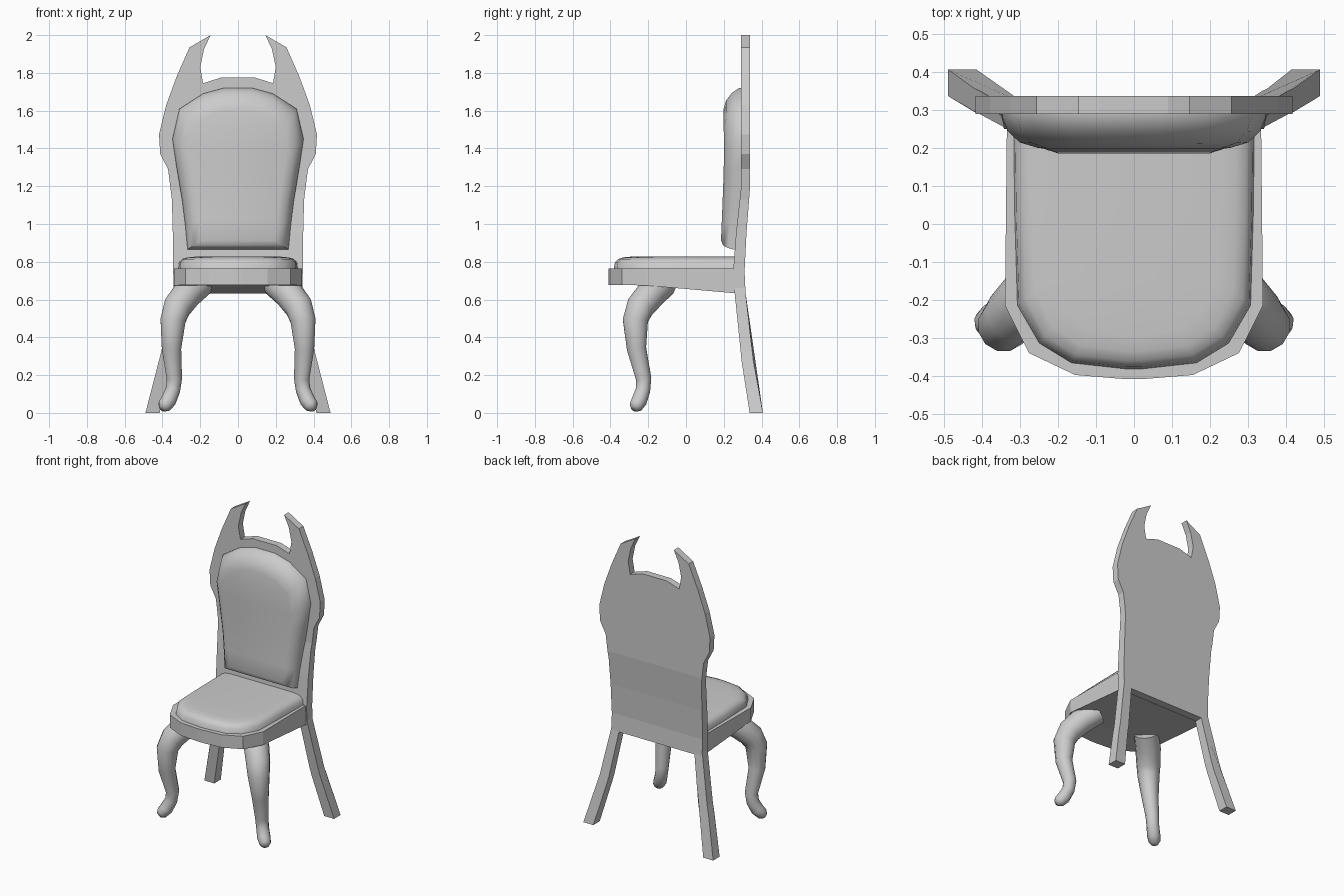
import bpy, bmesh, math
from mathutils import Vector

if "Cube" in bpy.data.objects:
    bpy.data.objects.remove(bpy.data.objects["Cube"])


def lerp_table(table, t):
    """Piecewise linear lookup in [(t, value), ...] sorted by t."""
    if t <= table[0][0]:
        return table[0][1]
    for (t0, a), (t1, b) in zip(table, table[1:]):
        if t <= t1:
            return a + (b - a) * (t - t0) / (t1 - t0)
    return table[-1][1]


def finish(bm, name, smooth=None):
    bmesh.ops.recalc_face_normals(bm, faces=bm.faces[:])
    me = bpy.data.meshes.new(name)
    bm.to_mesh(me)
    bm.free()
    ob = bpy.data.objects.new(name, me)
    bpy.context.collection.objects.link(ob)
    if smooth:
        bpy.ops.object.select_all(action='DESELECT')
        ob.select_set(True)
        bpy.context.view_layer.objects.active = ob
        bpy.ops.object.shade_smooth_by_angle(angle=math.radians(smooth))
    return ob


def mirrored(half):
    return half + [(-x, y) for x, y in reversed(half)]


def loft(name, rings, ladder, smooth=None):
    """Skin closed rings; caps are left-right strips (ladder) or n-gons."""
    bm = bmesh.new()
    vs = [[bm.verts.new(p) for p in r] for r in rings]
    n = len(rings[0])
    for a, b in zip(vs, vs[1:]):
        for i in range(n):
            j = (i + 1) % n
            bm.faces.new((a[i], a[j], b[j], b[i]))
    for r in (vs[0], vs[-1]):
        if ladder:
            for i in range(n // 2 - 1):
                bm.faces.new((r[i], r[i + 1], r[n - 2 - i], r[n - 1 - i]))
        else:
            bm.faces.new(r)
    return finish(bm, name, smooth)


# Back frame with horns and rear legs: flat outline, bent along its height
front_y = [(0, .337), (.27, .295), (.64, .257), (.75, .25), (.95, .265), (1.18, .29), (2, .29)]
back_y = [(0, .407), (.27, .357), (.64, .315), (.75, .31), (.95, .32), (1.18, .338), (2, .338)]
frame_half = [(.09, 1.775), (.185, 1.745), (.2, 1.83), (.18, 1.925), (.145, 2.0),
              (.257, 1.935), (.325, 1.78), (.38, 1.63), (.418, 1.475), (.412, 1.37),
              (.37, 1.29), (.35, 1.13), (.345, .945), (.342, .66), (.405, .33),
              (.49, 0), (.415, 0), (.337, .33), (.285, .635)]
bm = bmesh.new()
bm.faces.new([bm.verts.new((x, 0, z)) for x, z in mirrored(frame_half)])
for z, _ in front_y[1:-1]:
    bmesh.ops.bisect_plane(bm, geom=bm.verts[:] + bm.edges[:] + bm.faces[:],
                           plane_co=(0, 0, z), plane_no=(0, 0, 1))
ext = bmesh.ops.extrude_face_region(bm, geom=bm.faces[:])
rear = {g for g in ext['geom'] if isinstance(g, bmesh.types.BMVert)}
for v in bm.verts:
    v.co.y = lerp_table(back_y if v in rear else front_y, v.co.z)
finish(bm, "back_frame")

# Seat rim with an underside that drops towards the back
seat = mirrored([(.335, .265), (.34, -.215), (.277, -.34), (.155, -.398), (.02, -.409)])
under = [(-.41, .678), (-.215, .675), (.265, .633)]
loft("seat", [[(x, y, .765) for x, y in seat],
              [(x, y, lerp_table(under, y)) for x, y in seat]], True)

# Seat cushion, rounded towards the top
pad = mirrored([(.318, .256), (.315, .02), (.308, -.215), (.25, -.315), (.165, -.367), (.02, -.383)])
levels = [(1, 1, .76), (.985, .99, .795), (.93, .965, .814), (.85, .925, .823), (.72, .86, .827)]
loft("seat_cushion", [[(x * sx, .256 + (y - .256) * sy, z) for x, y in pad]
                      for sx, sy, z in levels], True, 50)

# Back cushion following the bend of the frame
back_pad = mirrored([(.075, 1.72), (.185, 1.69), (.31, 1.61), (.347, 1.45), (.325, 1.3),
                     (.295, 1.12), (.28, 1.0), (.267, .865)])
face_y = [(.86, .183), (1.15, .195), (1.35, .202), (1.61, .198)]
rings = []
for sx, top, bottom, d in [(1, 0, 0, -.1), (1, 0, 0, .1), (.96, .025, .008, .5),
                           (.87, .065, .022, .84), (.74, .115, .048, 1)]:
    ring = []
    for x, z in back_pad:
        f = (z - .865) / .855
        z = .865 + bottom + f * (.855 - top - bottom)
        y0 = lerp_table(front_y, z)
        ring.append((x * sx, y0 + (lerp_table(face_y, z) - y0) * d, z))
    rings.append(ring)
loft("back_cushion", rings, True, 50)

# Curved front legs: round sections across a bent path, mirrored
path = [(.20, -.12, .69, .078), (.27, -.185, .63, .08), (.322, -.243, .56, .076),
        (.344, -.268, .49, .069), (.352, -.262, .34, .053), (.337, -.224, .18, .042),
        (.345, -.228, .12, .04), (.368, -.247, .065, .042), (.39, -.265, .036, .037),
        (.402, -.276, .022, .02)]
side = Vector((1, 1, 0)).normalized()
rings = []
for i, p in enumerate(path):
    a, b = path[max(i - 1, 0)], path[min(i + 1, len(path) - 1)]
    t = (Vector(b[:3]) - Vector(a[:3])).normalized()
    u = (side - t * side.dot(t)).normalized()
    w = t.cross(u)
    ring = []
    for k in range(12):
        ang = math.tau * k / 12
        c = Vector(p[:3]) + (u * math.cos(ang) + w * math.sin(ang)) * p[3]
        c.z = max(c.z, 0)
        ring.append(c)
    rings.append(ring)
legs = loft("front_legs", rings, False, 60)
legs.modifiers.new("Mirror", 'MIRROR').use_axis = (True, False, False)
